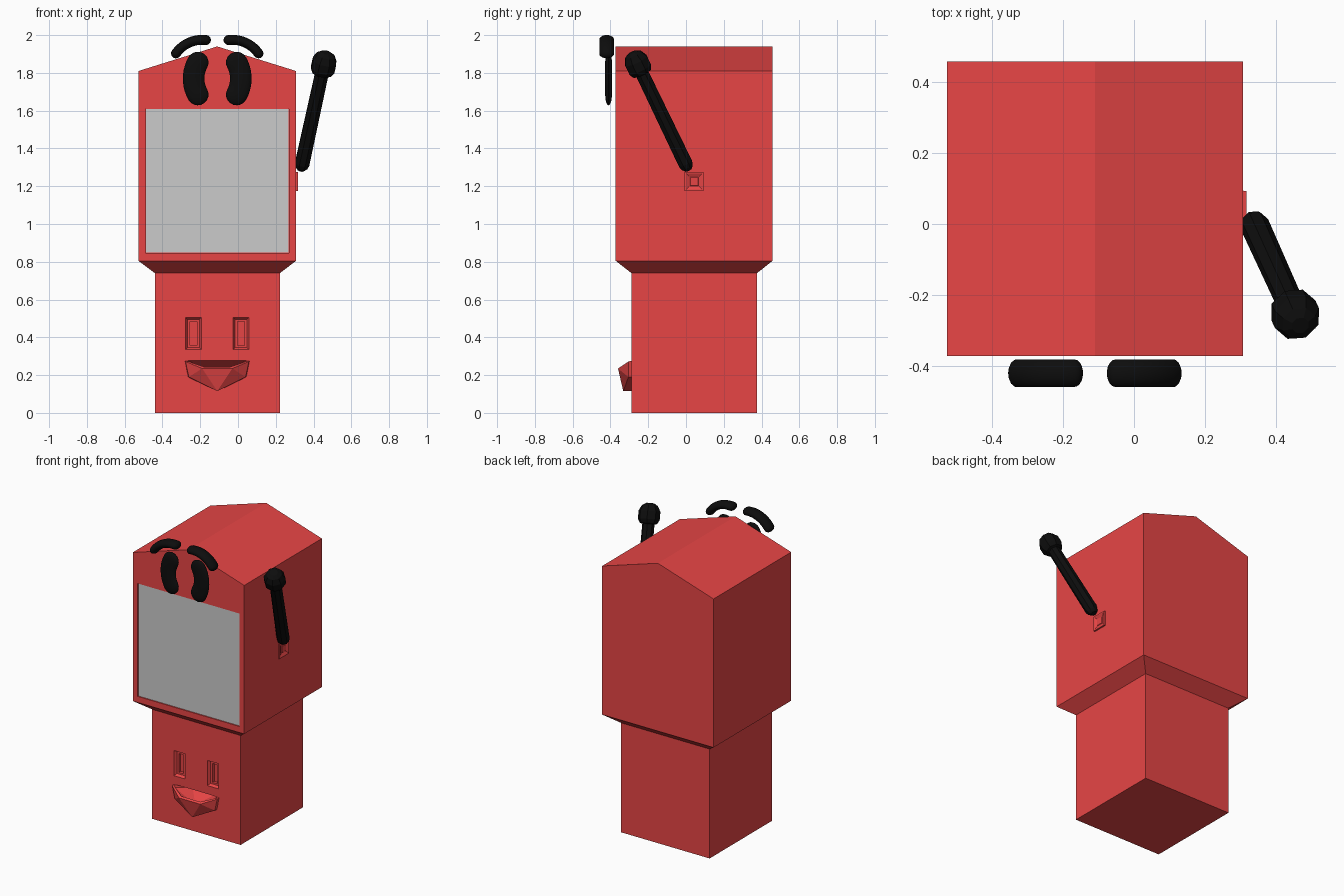
import bpy, bmesh, math
from mathutils import Vector

if "Cube" in bpy.data.objects:
    bpy.data.objects.remove(bpy.data.objects["Cube"])

CX = -0.11  # symmetry plane of the body


def material(name, rgb):
    m = bpy.data.materials.new(name)
    m.diffuse_color = (*rgb, 1)
    m.use_nodes = True
    m.node_tree.nodes["Principled BSDF"].inputs["Base Color"].default_value = m.diffuse_color
    return m


RED = material("red", (0.8, 0.06, 0.06))
BLACK = material("black", (0.004, 0.004, 0.004))


def finish(name, bm, mat=None, smooth=False):
    bmesh.ops.recalc_face_normals(bm, faces=bm.faces)
    me = bpy.data.meshes.new(name)
    bm.to_mesh(me)
    bm.free()
    ob = bpy.data.objects.new(name, me)
    bpy.context.collection.objects.link(ob)
    if mat:
        me.materials.append(mat)
    if smooth:
        bpy.ops.object.select_all(action='DESELECT')
        ob.select_set(True)
        bpy.context.view_layer.objects.active = ob
        bpy.ops.object.shade_smooth_by_angle(angle=math.radians(40))
    return ob


def loft(rings):
    """Skin a list of equal rings and cap both ends."""
    bm = bmesh.new()
    vs = [[bm.verts.new(p) for p in r] for r in rings]
    n = len(vs[0])
    for a, b in zip(vs, vs[1:]):
        for i in range(n):
            j = (i + 1) % n
            bm.faces.new((a[i], a[j], b[j], b[i]))
    bm.faces.new(vs[0])
    bm.faces.new(vs[-1])
    return bm, vs


def rect_y(cx, cz, hw, hh, y):
    return [(cx + a * hw, y, cz + b * hh) for a, b in ((-1, -1), (1, -1), (1, 1), (-1, 1))]


def hull(points):
    bm = bmesh.new()
    for p in points:
        bm.verts.new(p)
    bmesh.ops.convex_hull(bm, input=bm.verts)
    return bm


def cut(ob, cutter):
    mod = ob.modifiers.new("cut", 'BOOLEAN')
    mod.operation = 'DIFFERENCE'
    mod.solver = 'EXACT'
    mod.object = cutter
    with bpy.context.temp_override(object=ob, active_object=ob):
        bpy.ops.object.modifier_apply(modifier=mod.name)


# Body: narrow base, flare, wide upper box, gabled top
def body_ring(x0, x1, y0, y1, z, ridge=0):
    return [(x0, y0, z), (CX, y0, z + ridge), (x1, y0, z),
            (x1, y1, z), (CX, y1, z + ridge), (x0, y1, z)]


low, high = (-0.44, 0.222, -0.289, 0.376), (-0.527, 0.307, -0.372, 0.458)
bm, vs = loft([body_ring(*low, 0), body_ring(*low, 0.74),
               body_ring(*high, 0.805), body_ring(*high, 1.81, 0.13)])
bmesh.ops.connect_verts(bm, verts=[vs[-1][1], vs[-1][4]])
bmesh.ops.dissolve_limit(bm, angle_limit=0.01, verts=bm.verts, edges=bm.edges)
body = finish("body", bm, RED)

# Jaw
jaw = finish("jaw", hull([(CX + s * x, y, z) for s in (-1, 1) for x, y, z in (
    (0.172, -0.28, 0.278), (0.168, -0.305, 0.272), (0.08, -0.36, 0.235),
    (0.155, -0.28, 0.19), (0.15, -0.305, 0.19))]
    + [(CX, -0.332, 0.115), (CX, -0.28, 0.115)]), RED)

# Recesses: screen, face eyes, mouth
cutters = [finish("screen_cutter", loft([rect_y(CX, 1.228, 0.38, 0.382, y) for y in (-0.40, -0.362)])[0])]
for s in (-1, 1):
    cutters.append(finish("eye_cutter", loft([
        rect_y(CX + s * 0.126, 0.42, w, h, y) for w, h, y in (
            (0.042, 0.085, -0.31), (0.042, 0.085, -0.285), (0.032, 0.075, -0.27),
            (0.018, 0.064, -0.27), (0.018, 0.064, -0.25))])[0]))
mouth = finish("mouth_cutter", hull([(CX + s * x, y, z) for s in (-1, 1) for x, y, z in (
    (0.162, -0.30, 0.281), (0.155, -0.30, 0.262), (0.07, -0.347, 0.30),
    (0.07, -0.347, 0.233), (0.09, -0.20, 0.245))] + [(CX, -0.30, 0.19)]))
for c in cutters + [mouth]:
    cut(body, c)
cut(jaw, mouth)
for c in cutters + [mouth]:
    bpy.data.objects.remove(c)

# Screen panel
finish("screen", loft([rect_y(CX, 1.228, 0.378, 0.38, y) for y in (-0.355, -0.368)])[0])

# Arm socket on the right side
finish("arm_socket", loft([
    [(x, 0.043 + a * h, 1.225 + b * h) for a, b in ((-1, -1), (1, -1), (1, 1), (-1, 1))]
    for x, h in ((0.29, 0.052), (0.317, 0.05), (0.317, 0.043), (0.309, 0.027),
                 (0.309, 0.023), (0.312, 0.02))])[0], RED)


# Curved pads: an elliptic section swept along an arc, with rounded ends
def pad(name, s, cx, cz, r, a0, a1, y, w, d, n=10, sides=14):
    a0, a1 = math.radians(a0), math.radians(a1)
    caps = [math.radians(t) for t in (80, 60, 40, 20)]
    stations = [(a0, -w * math.sin(t), math.cos(t)) for t in caps]
    stations += [(a0 + (a1 - a0) * i / n, 0, 1) for i in range(n + 1)]
    stations += [(a1, w * math.sin(t), math.cos(t)) for t in reversed(caps)]
    rings = []
    for a, ext, k in stations:
        out = Vector((math.cos(a), 0, math.sin(a)))
        tan = Vector((-math.sin(a), 0, math.cos(a)))
        ring = []
        for i in range(sides):
            u = 2 * math.pi * i / sides
            p = Vector((cx, y, cz)) + out * (r + w * k * math.cos(u)) + tan * ext
            p.y += d * k * math.sin(u)
            p.x = CX + s * p.x
            ring.append(p)
        rings.append(ring)
    finish(name, loft(rings)[0], BLACK, smooth=True)


for side, s in (("left", 1), ("right", -1)):
    pad(side + "_upper_eye", s, 0.05, 1.77, 0.175, 151, 209, -0.41, 0.057, 0.018)
    pad(side + "_brow", s, -0.08, 1.806, 0.169, 83, 145, -0.42, 0.026, 0.04)

# Raised arm with knob hand
start, end = Vector((0.34, -0.003, 1.32)), Vector((0.455, -0.257, 1.848))
axis = (end - start).normalized()
side = axis.cross(Vector((0, 0, 1))).normalized()
up = axis.cross(side)
rings = []
for t, r in ((-0.04, 0.018), (-0.022, 0.034), (0, 0.041), (0.535, 0.038), (0.54, 0.054),
             (0.565, 0.068), (0.615, 0.068), (0.65, 0.05), (0.665, 0.025)):
    rings.append([start + axis * t + (side * math.cos(u) + up * math.sin(u)) * r
                  for u in (2 * math.pi * i / 8 for i in range(8))])
finish("arm", loft(rings)[0], BLACK)
